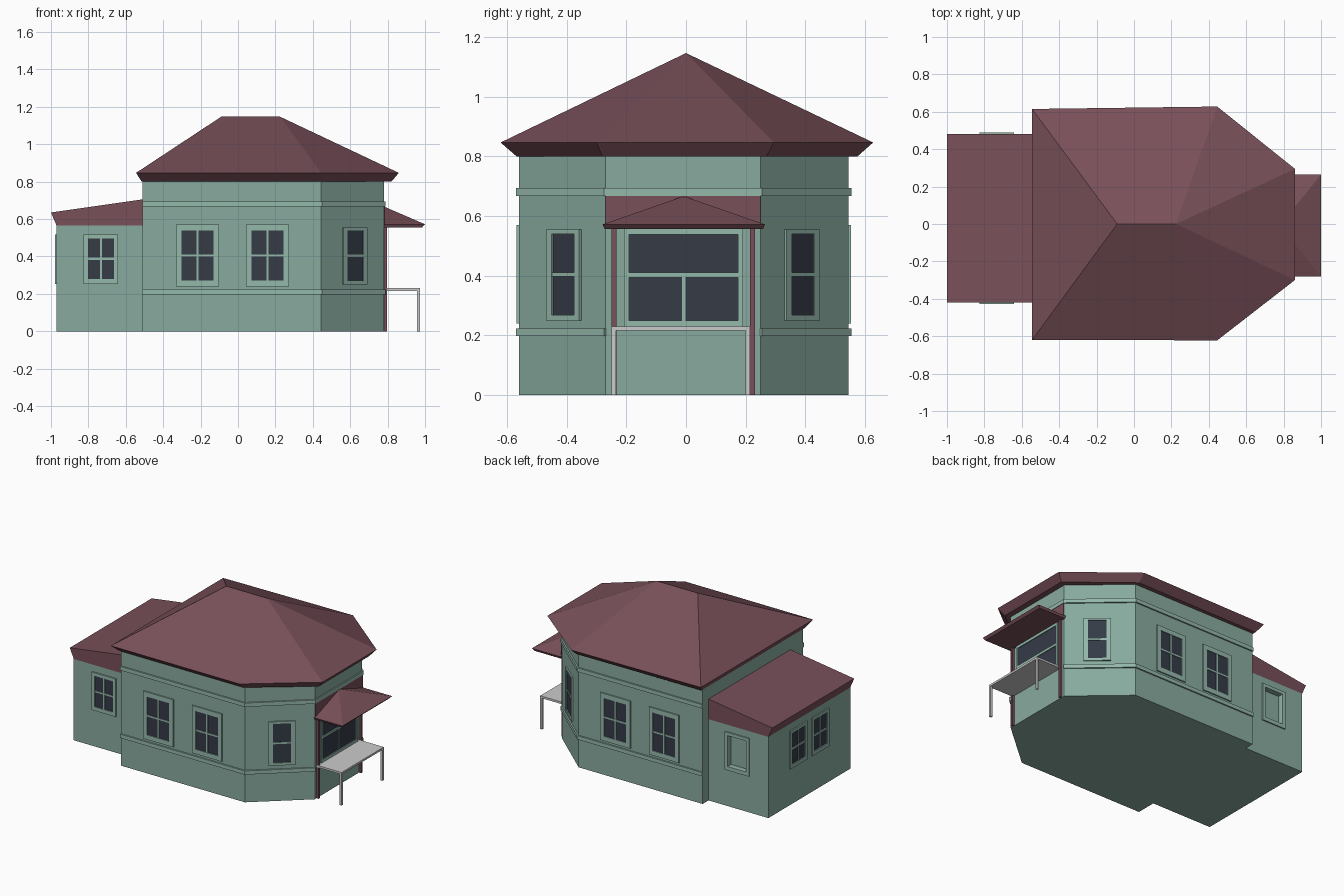
import bpy, bmesh, math
from mathutils import Matrix, Vector

if "Cube" in bpy.data.objects:
    bpy.data.objects.remove(bpy.data.objects["Cube"])


def material(name, rgb):
    m = bpy.data.materials.new(name)
    m.diffuse_color = (*rgb, 1)
    m.use_nodes = True
    m.node_tree.nodes["Principled BSDF"].inputs["Base Color"].default_value = m.diffuse_color
    return m


WALL = material("wall_green", (0.25, 0.41, 0.345))
TRIM = material("trim_green", (0.30, 0.48, 0.41))
ROOF = material("roof_red", (0.19, 0.08, 0.10))
GLASS = material("dark_glass", (0.035, 0.043, 0.062))


def finish(name, bm, mat=None):
    bmesh.ops.recalc_face_normals(bm, faces=bm.faces[:])
    me = bpy.data.meshes.new(name)
    bm.to_mesh(me)
    bm.free()
    ob = bpy.data.objects.new(name, me)
    bpy.context.collection.objects.link(ob)
    if mat:
        me.materials.append(mat)
    return ob


def add_box(bm, lo, hi):
    lo, hi = Vector(lo), Vector(hi)
    size = hi - lo
    m = Matrix.Translation((lo + hi) / 2) @ Matrix.Diagonal((*size, 1))
    bmesh.ops.create_cube(bm, size=1, matrix=m)


def box(name, lo, hi, mat=None):
    bm = bmesh.new()
    add_box(bm, lo, hi)
    return finish(name, bm, mat)


def extrude(name, ring, offset, mat):
    """Closed solid from a flat ring of 3D points pushed along offset."""
    bm = bmesh.new()
    f = bm.faces.new([bm.verts.new(p) for p in ring])
    new = bmesh.ops.extrude_face_region(bm, geom=[f], use_keep_orig=True)["geom"]
    bmesh.ops.translate(bm, vec=offset, verts=[g for g in new if isinstance(g, bmesh.types.BMVert)])
    return finish(name, bm, mat)


def prism(name, outline, z0, z1, mat):
    return extrude(name, [(x, y, z0) for x, y in outline], (0, 0, z1 - z0), mat)


def solid(name, verts, faces, mat):
    bm = bmesh.new()
    vs = [bm.verts.new(v) for v in verts]
    for f in faces:
        bm.faces.new([vs[i] for i in f])
    return finish(name, bm, mat)


def window(name, x, y, angle, frame, pane, cols=2, rows=2, glazed=True):
    """frame / pane = (width, z0, z1); angle is the outward direction in degrees."""
    fw, f0, f1 = frame
    pw, p0, p1 = pane
    fw, pw, t, d = fw / 2, pw / 2, 0.006, 0.009
    place = Matrix.Translation((x, y, 0)) @ Matrix.Rotation(math.radians(angle), 4, "Z")
    bm = bmesh.new()
    for s0, s1 in ((-fw, -pw), (pw, fw)):
        add_box(bm, (-0.01, s0, f0), (d, s1, f1))
    for z0, z1 in ((f0, p0), (p1, f1)):
        add_box(bm, (-0.01, -pw, z0), (d, pw, z1))
    if glazed:
        for i in range(1, cols):
            c = -pw + 2 * pw * i / cols
            add_box(bm, (-0.01, c - t, p0), (d - 0.001, c + t, p1))
        for i in range(1, rows):
            c = p0 + (p1 - p0) * i / rows
            add_box(bm, (-0.01, -pw, c - t), (d - 0.002, pw, c + t))
        g = box(name + "_glass", (-0.01, -pw, p0), (0.003, pw, p1), GLASS)
        g.matrix_world = place
    finish(name + "_frame", bm, TRIM).matrix_world = place


# Main body with chamfered corners towards +x
prism("main_walls", [(-0.51, -0.56), (0.445, -0.56), (0.78, -0.27),
                     (0.78, 0.25), (0.445, 0.545), (-0.51, 0.545)], 0, 0.81, WALL)

# Horizontal trim bands; the lower one breaks at the shop window
side_a = [(-0.51, -0.57), (0.449, -0.57), (0.788, -0.275)]
side_b = [(0.788, 0.255), (0.449, 0.555), (-0.51, 0.555)]
prism("upper_band", side_a + side_b, 0.668, 0.695, TRIM)
prism("lower_band", side_a + [(0.775, -0.263), (0.775, 0.243)] + side_b, 0.197, 0.223, TRIM)

# Hipped main roof with sloping fascia
low = [(-0.515, -0.568), (0.44, -0.568), (0.82, -0.28), (0.82, 0.27), (0.44, 0.575), (-0.515, 0.568)]
eave = [(-0.545, -0.62), (0.445, -0.622), (0.86, -0.30), (0.86, 0.295), (0.445, 0.628), (-0.545, 0.615)]
verts = [(*p, 0.80) for p in low] + [(*p, 0.847) for p in eave]
verts += [(-0.09, 0, 1.147), (0.225, 0, 1.147)]
faces = [tuple(range(6))] + [(i, (i + 1) % 6, (i + 1) % 6 + 6, i + 6) for i in range(6)]
faces += [(6, 7, 13, 12), (7, 8, 13), (8, 9, 13), (9, 10, 13), (10, 11, 12, 13), (11, 6, 12)]
solid("main_roof", verts, faces, ROOF)

# Rear wing with lean-to roof
wing = box("wing_walls", (-0.97, -0.42, 0), (-0.505, 0.48, 0.565), WALL)
extrude("wing_roof", [(-0.97, -0.42, 0.565), (-1.0, -0.42, 0.635), (-0.505, -0.42, 0.706),
                      (-0.505, -0.42, 0.565)], (0, 0.9, 0), ROOF)

# Side windows of the main body, front and back
for side, y, a in (("front", -0.56, -90), ("back", 0.545, 90)):
    for i, x in enumerate((-0.217, 0.158)):
        window(f"{side}_window_{i + 1}", x, y, a, (0.23, 0.24, 0.57), (0.17, 0.272, 0.538))

# Narrow windows on the chamfered walls
narrow = ((0.17, 0.25, 0.555), (0.115, 0.268, 0.54))
window("front_chamfer_window", 0.622, -0.407, -49.1, *narrow, cols=1)
window("back_chamfer_window", 0.624, 0.387, 48.6, *narrow, cols=1)

# Wing windows, the back one blind and recessed
small = ((0.185, 0.253, 0.517), (0.14, 0.28, 0.495))
window("wing_front_window", -0.733, -0.42, -90, *small)
for i, y in enumerate((0.155, -0.085)):
    window(f"wing_end_window_{i + 1}", -0.97, y, 180, *small)
window("wing_blind_window", -0.733, 0.48, 90, *small, glazed=False)
cut = box("blind_window_cutter", (-0.803, 0.45, 0.28), (-0.663, 0.52, 0.495))
cut.hide_render = True
cut.hide_viewport = True
mod = wing.modifiers.new("recess", "BOOLEAN")
mod.object = cut
mod.operation = "DIFFERENCE"
mod.solver = "EXACT"

# Shop window: one wide pane above two
window("shop_window_top", 0.78, -0.008, 0, (0.40, 0.402, 0.557), (0.365, 0.411, 0.538), 1, 1)
window("shop_window_bottom", 0.78, -0.008, 0, (0.40, 0.225, 0.402), (0.365, 0.25, 0.394), 2, 1)

# Canopy with backing panel and posts
box("canopy_panel", (0.775, -0.27, 0.557), (0.786, 0.25, 0.667), ROOF)
bottom = [(0.78, -0.272), (0.985, -0.272), (0.985, 0.258), (0.78, 0.258)]
top = [(0.78, -0.28), (1.0, -0.28), (1.0, 0.265), (0.78, 0.265)]
verts = [(*p, 0.556) for p in bottom] + [(*p, 0.572) for p in top] + [(0.78, -0.008, 0.667)]
faces = [(0, 1, 2, 3)] + [(i, (i + 1) % 4, (i + 1) % 4 + 4, i + 4) for i in range(4)]
faces += [(i + 4, (i + 1) % 4 + 4, 8) for i in range(4)]
solid("canopy_roof", verts, faces, ROOF)
for i, y in enumerate((-0.25, 0.215)):
    box(f"canopy_post_{i + 1}", (0.779, y, 0), (0.796, y + 0.016, 0.56), ROOF)

# Grey counter on two legs
box("counter_top", (0.78, -0.25, 0.216), (0.972, 0.214, 0.23))
for i, y in enumerate((-0.25, 0.199)):
    box(f"counter_leg_{i + 1}", (0.957, y, 0), (0.972, y + 0.015, 0.216))
